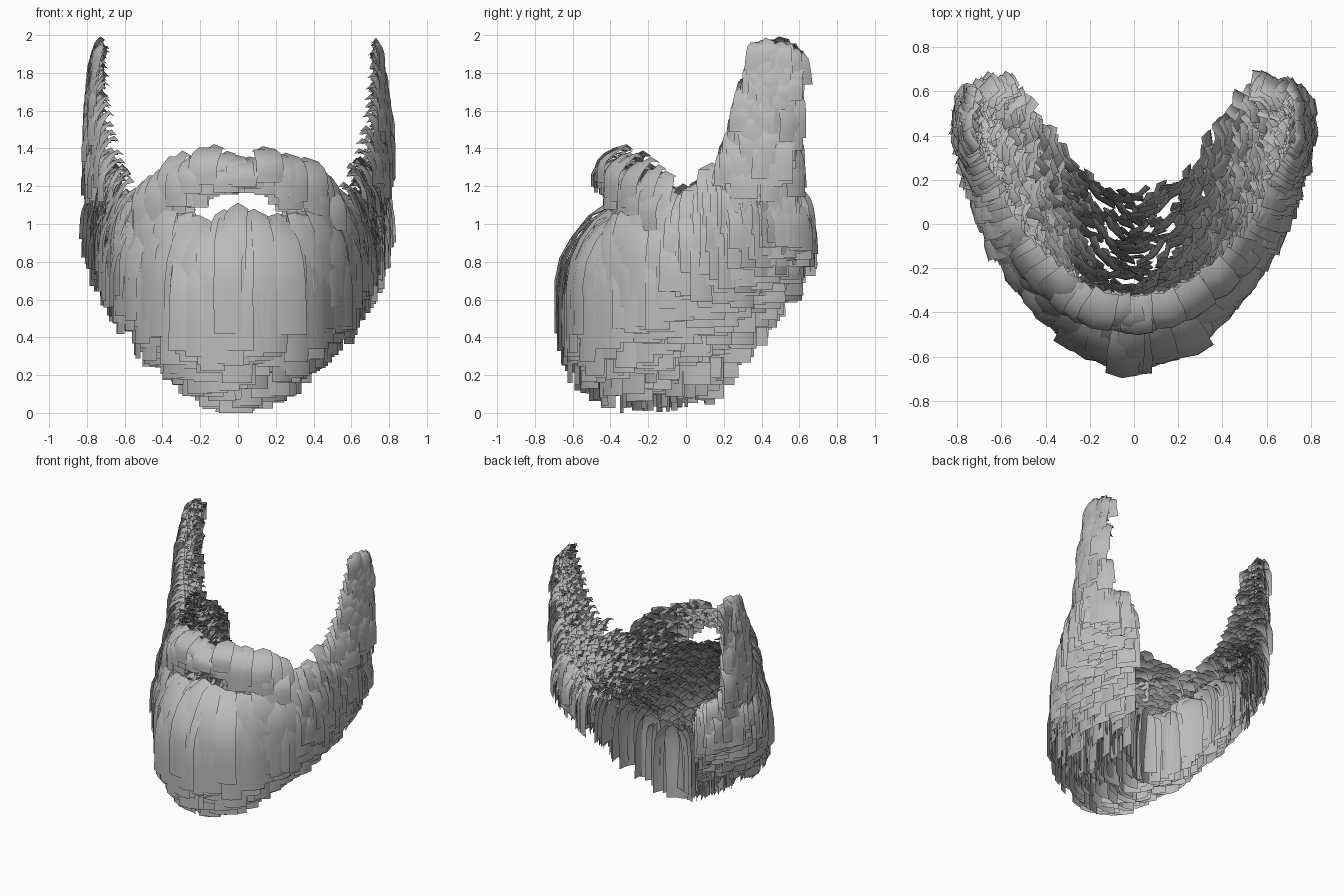
import bpy, bmesh, math, random
from mathutils import Vector

if "Cube" in bpy.data.objects:
    bpy.data.objects.remove(bpy.data.objects["Cube"])
random.seed(4)

grey = bpy.data.materials.new("hair_grey")
grey.use_nodes = True
grey.diffuse_color = (0.5, 0.5, 0.5, 1)
grey.node_tree.nodes["Principled BSDF"].inputs["Base Color"].default_value = (0.5, 0.5, 0.5, 1)


def along(points, u):
    """Smooth curve through control points (x, y, z, bulge, tip height)."""
    last = len(points) - 1
    s = min(max(u, 0), 1) * last
    i = min(int(s), last - 1)
    f = s - i
    p0, p1, p2, p3 = (points[min(max(k, 0), last)] for k in range(i - 1, i + 3))
    return [0.5 * (2 * b + (c - a) * f + (2 * a - 5 * b + 4 * c - d) * f * f
                   + (3 * b - a - 3 * c + d) * f ** 3)
            for a, b, c, d in zip(p0, p1, p2, p3)]


def add_card(bm, root, bulge, tip, width, side, turn):
    """One lock: leaves the skin outward, then hangs down to its tip."""
    x = root.x
    angle = math.radians(135 * x - 40 * x * x + turn)
    out = Vector((math.sin(angle), -math.cos(angle), 0))
    across = Vector((math.cos(angle), math.sin(angle), 0))
    lean = random.uniform(-0.03, 0.03)
    steps = 6
    rows = []
    for k in range(steps + 1):
        t = k / steps
        push = bulge * math.sin(min(t * 1.45, 1) * math.pi / 2)
        drop = (root.z - tip) * t ** 1.35
        half = width / 2 * (0.7 + 0.3 * min(1, t * 3))
        row = []
        for c in (-1, 0, 1):
            p = root + out * (push - 0.018 * c * c) + across * (c * half + lean * t)
            p.z -= drop + (0.03 * abs(c) if k == 0 else 0)
            row.append(bm.verts.new((p.x * side, p.y, p.z)))
        rows.append(row)
    for r0, r1 in zip(rows, rows[1:]):
        for c in range(2):
            quad = [r0[c], r1[c], r1[c + 1], r0[c + 1]]
            bm.faces.new(quad if side > 0 else quad[::-1])


def finish(bm, name):
    """Turn the locks into a smooth grey object."""
    mesh = bpy.data.meshes.new(name)
    bm.to_mesh(mesh)
    bm.free()
    mesh.materials.append(grey)
    for face in mesh.polygons:
        face.use_smooth = True
    bpy.context.collection.objects.link(bpy.data.objects.new(name, mesh))


def hair_patch(name, top, mid, low, cols, rows, width, turn_u=0, turn_v=0, turn=0):
    """Rows of overlapping locks over a skin patch, on both sides."""
    bm = bmesh.new()
    for side in (1, -1):
        for r in range(rows):
            v = r / (rows - 1)
            weights = (2 * (v - 0.5) * (v - 1), 4 * v * (1 - v), 2 * v * (v - 0.5))
            for c in range(cols):
                u = (c + 0.5 * (r % 2)) / (cols - 0.5) + random.uniform(-0.015, 0.015)
                ctrl = [along(edge, u) for edge in (top, mid, low)]
                x, y, z, bulge, tip = (sum(w * k for w, k in zip(weights, ks))
                                       for ks in zip(*ctrl))
                root = Vector((max(x, 0), y + random.uniform(-0.04, 0.04) * v,
                               z + random.uniform(-0.03, 0.03)))
                spread = 8 + 22 * v
                heading = (turn + turn_u * u * u + turn_v * v
                           + random.uniform(-spread, spread))
                add_card(bm, root, bulge * random.uniform(0.8, 1.08),
                         tip + random.uniform(-0.06, 0.18 + 0.2 * u) * (z - tip),
                         width * random.uniform(0.85, 1.2), side, heading)
    finish(bm, name)


# Chin and jaw: cheek line, jaw line, neck line
hair_patch(
    "jaw_beard",
    [(0, -.42, 1.09, .29, .32), (.2, -.37, 1.05, .22, .35), (.36, -.22, 1.19, .16, .52),
     (.52, 0, 1.2, .12, .7), (.62, .2, 1.33, .11, .86), (.69, .4, 1.3, .09, 1.0)],
    [(0, -.41, .75, .06, .07), (.22, -.33, .75, .08, .12), (.42, -.13, .8, .12, .31),
     (.57, .07, .9, .12, .5), (.67, .3, 1, .1, .67), (.71, .5, 1.15, .08, .84)],
    [(0, .12, .62, .03, .06), (.16, .13, .65, .03, .1), (.27, .25, .75, .04, .24),
     (.38, .38, .85, .05, .41), (.48, .5, .95, .06, .57), (.57, .58, 1.08, .07, .77)],
    cols=24, rows=20, width=.15, turn_u=45, turn_v=20)

# Back end of the jaw, wrapping from the outside to the neck
hair_patch(
    "jaw_back",
    [(.73, .48, 1.22, .07, .9), (.66, .56, 1.2, .07, .88), (.58, .57, 1.15, .08, .85)],
    [(.72, .5, 1.1, .08, .85), (.65, .57, 1.08, .1, .82), (.56, .57, 1.06, .09, .76)],
    [(.69, .46, .98, .08, .78), (.62, .53, .97, .09, .74), (.54, .53, .97, .08, .68)],
    cols=6, rows=6, width=.14, turn=30, turn_u=60)

# Sideburns: front edge, middle, back edge
hair_patch(
    "sideburns",
    [(.6, .19, 1.28, .13, 1.03), (.67, .28, 1.5, .11, 1.25), (.71, .35, 1.75, .08, 1.52),
     (.73, .4, 1.96, .05, 1.74)],
    [(.67, .36, 1.25, .12, 1.0), (.72, .42, 1.5, .11, 1.22), (.73, .45, 1.75, .08, 1.52),
     (.73, .48, 1.97, .04, 1.74)],
    [(.7, .51, 1.25, .08, 1.0), (.72, .52, 1.5, .09, 1.22), (.72, .53, 1.75, .08, 1.52),
     (.72, .55, 1.95, .05, 1.74)],
    cols=16, rows=7, width=.13, turn_v=25)

# Moustache: upper edge, middle, lip edge
hair_patch(
    "moustache",
    [(0, -.33, 1.37, .16, 1.2), (.18, -.3, 1.4, .16, 1.15), (.33, -.2, 1.34, .17, 1.0),
     (.45, -.1, 1.25, .13, .85)],
    [(0, -.35, 1.32, .13, 1.2), (.175, -.31, 1.32, .13, 1.12), (.315, -.23, 1.26, .14, .97),
     (.43, -.13, 1.2, .12, .82)],
    [(0, -.37, 1.27, .1, 1.2), (.17, -.33, 1.26, .1, 1.1), (.3, -.26, 1.18, .1, .94),
     (.42, -.16, 1.15, .1, .8)],
    cols=9, rows=4, width=.14)

# Lowest lock under the chin
chin = bmesh.new()
add_card(chin, Vector((0, -.3, .6)), .05, 0, .18, 1, 0)
finish(chin, "chin_tip")
